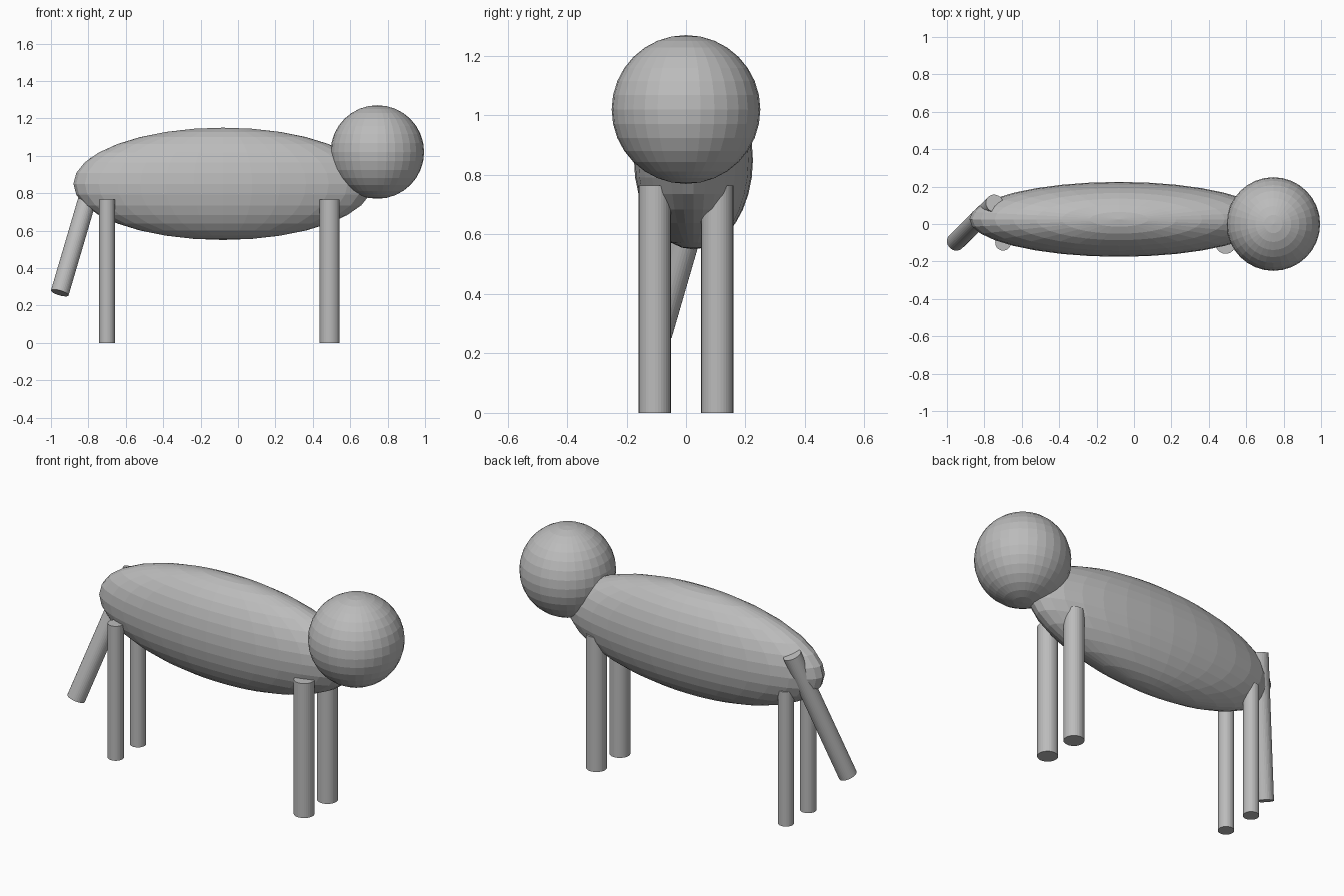
import bpy
from mathutils import Vector

cube = bpy.data.objects.get("Cube")
if cube:
    bpy.data.objects.remove(cube, do_unlink=True)

# One plain grey for everything
grey = bpy.data.materials.new("grey")
grey.use_nodes = True
colour = (0.5, 0.5, 0.5, 1)
grey.diffuse_color = colour
grey.node_tree.nodes["Principled BSDF"].inputs["Base Color"].default_value = colour


def finish(name):
    obj = bpy.context.object
    obj.name = name
    obj.data.materials.append(grey)
    return obj


def ellipsoid(name, centre, radii):
    bpy.ops.mesh.primitive_uv_sphere_add(segments=32, ring_count=16, radius=1, location=centre)
    obj = finish(name)
    obj.scale = radii
    return obj


def rod(name, bottom, top, radius):
    a, b = Vector(bottom), Vector(top)
    bpy.ops.mesh.primitive_cylinder_add(vertices=32, radius=radius, depth=(b - a).length,
                                        location=(a + b) / 2)
    obj = finish(name)
    obj.rotation_euler = (b - a).to_track_quat('Z', 'Y').to_euler()
    return obj


# Body and head, faceted
ellipsoid("body", (-0.08, 0.025, 0.85), (0.8, 0.2, 0.3))
ellipsoid("head", (0.745, 0, 1.02), (0.25, 0.25, 0.25))

# Four upright legs, the front pair thicker
for side, y in (("right", -0.105), ("left", 0.105)):
    rod("front_leg_" + side, (0.49, y, 0), (0.49, y, 0.765), 0.054)
    rod("back_leg_" + side, (-0.7, y * 0.95, 0), (-0.7, y * 0.95, 0.765), 0.042)

# Slanted tail
rod("tail", (-0.953, -0.095, 0.267), (-0.745, 0.11, 0.973), 0.049)
